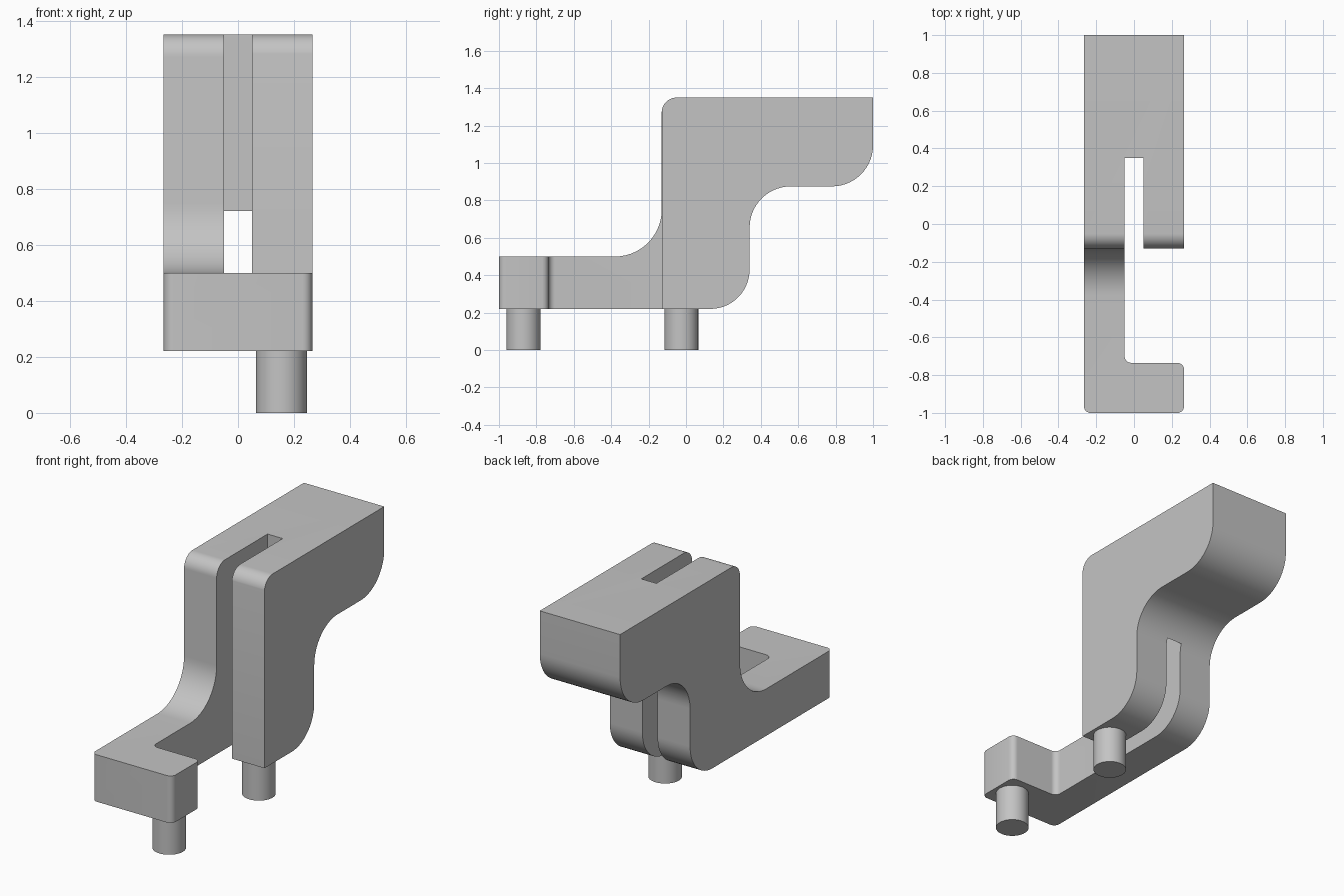
import bpy, bmesh, math
from mathutils import Vector

cube = bpy.data.objects.get("Cube")
if cube:
    bpy.data.objects.remove(cube, do_unlink=True)

HALF = 0.265    # half width of the bracket
BASE = 0.22     # underside of the body, top of the pegs
STEM = -0.13    # front of the upright

grey = bpy.data.materials.new("plain grey")
grey.use_nodes = True
COLOUR = (0.55, 0.55, 0.55, 1)
grey.diffuse_color = COLOUR
grey.node_tree.nodes["Principled BSDF"].inputs["Base Color"].default_value = COLOUR


def rounded(corners, steps=14):
    """Outline through (a, b, radius) corners at right angles, each filleted."""
    out = []
    for i, (a, b, r) in enumerate(corners):
        p = Vector((a, b))
        if not r:
            out.append(p)
            continue
        u = (Vector(corners[i - 1][:2]) - p).normalized() * r
        v = (Vector(corners[(i + 1) % len(corners)][:2]) - p).normalized() * r
        for k in range(steps + 1):
            t = k / steps * math.pi / 2
            out.append(p + u * (1 - math.sin(t)) + v * (1 - math.cos(t)))
    return out


def prism(name, outline, place, depth):
    """Extrude an outline; place maps (a, b) to the start position."""
    bm = bmesh.new()
    face = bm.faces.new([bm.verts.new(place(*p)) for p in outline])
    moved = bmesh.ops.extrude_face_region(bm, geom=[face])["geom"]
    bmesh.ops.translate(bm, vec=depth, verts=[g for g in moved if isinstance(g, bmesh.types.BMVert)])
    bmesh.ops.recalc_face_normals(bm, faces=bm.faces)
    mesh = bpy.data.meshes.new(name)
    bm.to_mesh(mesh)
    bm.free()
    mesh.materials.append(grey)
    ob = bpy.data.objects.new(name, mesh)
    bpy.context.collection.objects.link(ob)
    return ob


def smooth(ob):
    bpy.ops.object.select_all(action='DESELECT')
    ob.select_set(True)
    bpy.context.view_layer.objects.active = ob
    bpy.ops.object.shade_smooth_by_angle(angle=math.radians(30))


# Side profile (y, z): low foot arm, upright and overhanging head
side = rounded([
    (-1, BASE, 0), (0.34, BASE, 0.21), (0.34, 0.875, 0.22), (1, 0.875, 0.22),
    (1, 1.35, 0), (STEM, 1.35, 0.08), (STEM, 0.5, 0.25), (-1, 0.5, 0)])
body = prism("bracket_body", side, lambda y, z: (-HALF, y, z), (2 * HALF, 0, 0))

# Plan (x, y): hooked foot on one side, slot between the two legs
plan = rounded([
    (-HALF, -1, 0.035), (HALF, -1, 0.035), (HALF, -0.735, 0.035),
    (-0.05, -0.735, 0.035), (-0.05, 0.35, 0), (0.05, 0.35, 0),
    (0.05, STEM + 0.001, 0), (HALF, STEM + 0.001, 0), (HALF, 1.1, 0), (-HALF, 1.1, 0)], 8)
# Widen the outer sides slightly so they clear the body, keeping the rounded corners
plan = [Vector((math.copysign(HALF + 0.0005, p.x) if abs(p.x) > HALF - 1e-4 else p.x, p.y)) for p in plan]
cutter = prism("plan_cutter", plan, lambda x, y: (x, y, 0), (0, 0, 1.6))

# Keep only what both outlines share
cut = body.modifiers.new("plan", 'BOOLEAN')
cut.operation = 'INTERSECT'
cut.solver = 'EXACT'
cut.object = cutter
bpy.context.view_layer.objects.active = body
bpy.ops.object.modifier_apply(modifier=cut.name)
bpy.data.objects.remove(cutter, do_unlink=True)
smooth(body)

# Locating pegs under the foot and the short leg
for name, y in (("front_peg", -0.87), ("rear_peg", -0.025)):
    bpy.ops.mesh.primitive_cylinder_add(vertices=48, radius=0.091, depth=BASE + 0.01,
                                        location=(0.155, y, (BASE + 0.01) / 2))
    peg = bpy.context.object
    peg.name = name
    peg.data.materials.append(grey)
    smooth(peg)
